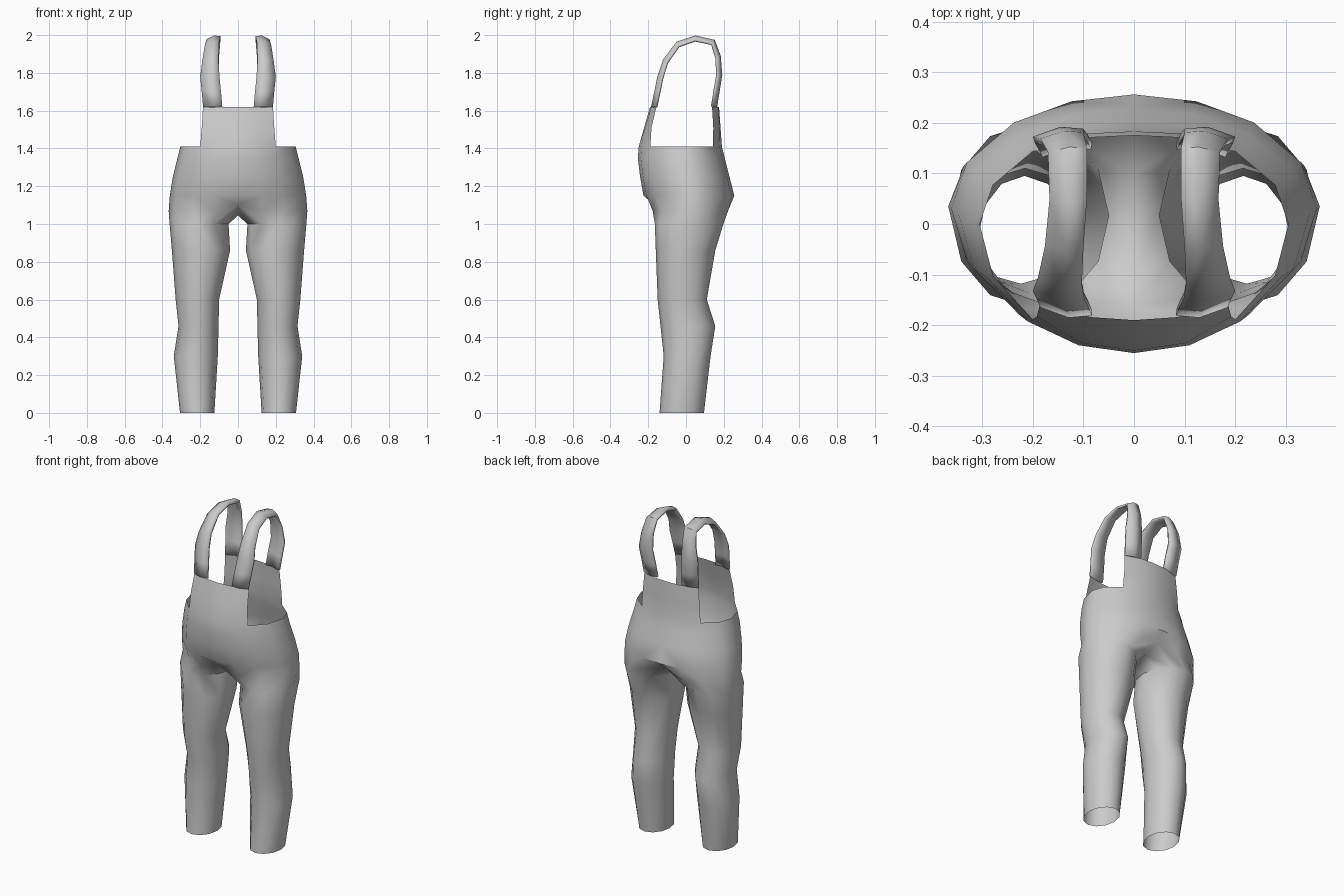
import bpy
from math import sin, cos, radians

if "Cube" in bpy.data.objects:
    bpy.data.objects.remove(bpy.data.objects["Cube"])


def make_object(name, verts, faces, thickness=0.0):
    mesh = bpy.data.meshes.new(name)
    mesh.from_pydata(verts, [], faces)
    mesh.update()
    ob = bpy.data.objects.new(name, mesh)
    bpy.context.collection.objects.link(ob)
    bpy.ops.object.select_all(action='DESELECT')
    ob.select_set(True)
    bpy.context.view_layer.objects.active = ob
    bpy.ops.object.shade_smooth_by_angle(angle=radians(45))
    if thickness:
        solid = ob.modifiers.new("thickness", 'SOLIDIFY')
        solid.thickness = thickness
        solid.offset = -1
    mirror = ob.modifiers.new("mirror", 'MIRROR')
    mirror.use_axis[0] = True
    mirror.merge_threshold = 0.001
    return ob


# Trouser leg sections: z, inner x, outer x, front y, back y
LEG = [(0, .125, .307, -.14, .095), (.3, .107, .34, -.118, .13),
       (.46, .103, .315, -.135, .155), (.6, .1, .33, -.15, .11),
       (.86, .042, .35, -.16, .155), (1.0, .05, .362, -.165, .198)]
# Half torso sections: z, half width, side y, front y, back y
TORSO = [(1.07, .367, .035, -.19, .235), (1.15, .361, .03, -.225, .256),
         (1.25, .345, .015, -.243, .23), (1.35, .32, 0, -.255, .205),
         (1.41, .305, 0, -.25, .19)]
ANGLES = [0, 20, 41, 66, 90, 114, 139, 160, 180]

verts, faces, rings = [], [], []


def add_ring(points):
    rings.append(list(range(len(verts), len(verts) + len(points))))
    verts.extend(points)


def bridge(a, b, columns):
    for j in columns:
        k = (j + 1) % len(a)
        faces.append((a[j], a[k], b[k], b[j]))


# Legs: twelve-sided tubes, point 0 at front inside, 4 outside, 8 back inside
for z, xi, xo, yf, yb in LEG:
    add_ring([((xi + xo) / 2 + (xo - xi) / 2 * cos(radians(30 * j - 120)),
               (yf + yb) / 2 + (yb - yf) / 2 * sin(radians(30 * j - 120)), z)
              for j in range(12)])

# Hips: half rings from front centre to back centre
for i, (z, rx, cy, yf, yb) in enumerate(TORSO):
    pts = []
    for a in ANGLES:
        c = cos(radians(a))
        pts.append((rx * sin(radians(a)) if 0 < a < 180 else 0,
                    cy + (yf - cy) * c if c > 0 else cy - (yb - cy) * c, z))
    if i == 0:
        # Crotch seam closes the inside of the leg
        pts[0], pts[8] = (0, -.165, 1.10), (0, .195, 1.10)
        pts += [(0, .1, 1.065), (0, 0, 1.045), (0, -.09, 1.065)]
    add_ring(pts)

# Bib panels: front columns 0-2, back columns 6-8
n_hip = len(rings)
for z, w, yf, yb in [(1.51, .192, -.222, .183), (1.62, .185, -.19, .175)]:
    front = [(0, yf, z), (w * .46, yf + .006, z), (w, yf * .8 - .005, z)]
    back = [(w, yb * .8 - .002, z), (w * .46, yb - .004, z), (0, yb, z)]
    add_ring(front + back)

for i in range(len(LEG)):
    bridge(rings[i], rings[i + 1], range(12))
for i in range(len(LEG), n_hip - 1):
    bridge(rings[i][:9], rings[i + 1], range(8))
rim = rings[n_hip - 1]
rim = rim[:3] + rim[6:]
for low, high in [(rim, rings[n_hip]), (rings[n_hip], rings[n_hip + 1])]:
    bridge(low, high, (0, 1, 3, 4))
make_object("overalls_body", verts, faces)

# Shoulder straps: y, z, inner x, outer x along the arch
STRAP = [(-.185, 1.62, .083, .185), (-.168, 1.7, .09, .192),
         (-.152, 1.78, .098, .2), (-.122, 1.87, .103, .19),
         (-.05, 1.965, .1, .176), (.05, 1.998, .093, .167),
         (.152, 1.975, .093, .17), (.184, 1.89, .1, .185),
         (.192, 1.79, .1, .2), (.178, 1.7, .09, .192), (.165, 1.62, .083, .185)]
sv, sf = [], []
for y, z, xi, xo in STRAP:
    dy, dz = .02 - y, min(1.75 - z, 0)
    length = (dy * dy + dz * dz) ** .5
    for t, drop in ((0, .004), (.45, 0), (1, .02)):
        sv.append((xi + (xo - xi) * t, y + dy / length * drop, z + dz / length * drop))
for i in range(len(STRAP) - 1):
    for j in range(2):
        a = i * 3 + j
        sf.append((a, a + 1, a + 4, a + 3))
make_object("shoulder_straps", sv, sf, thickness=.014)
